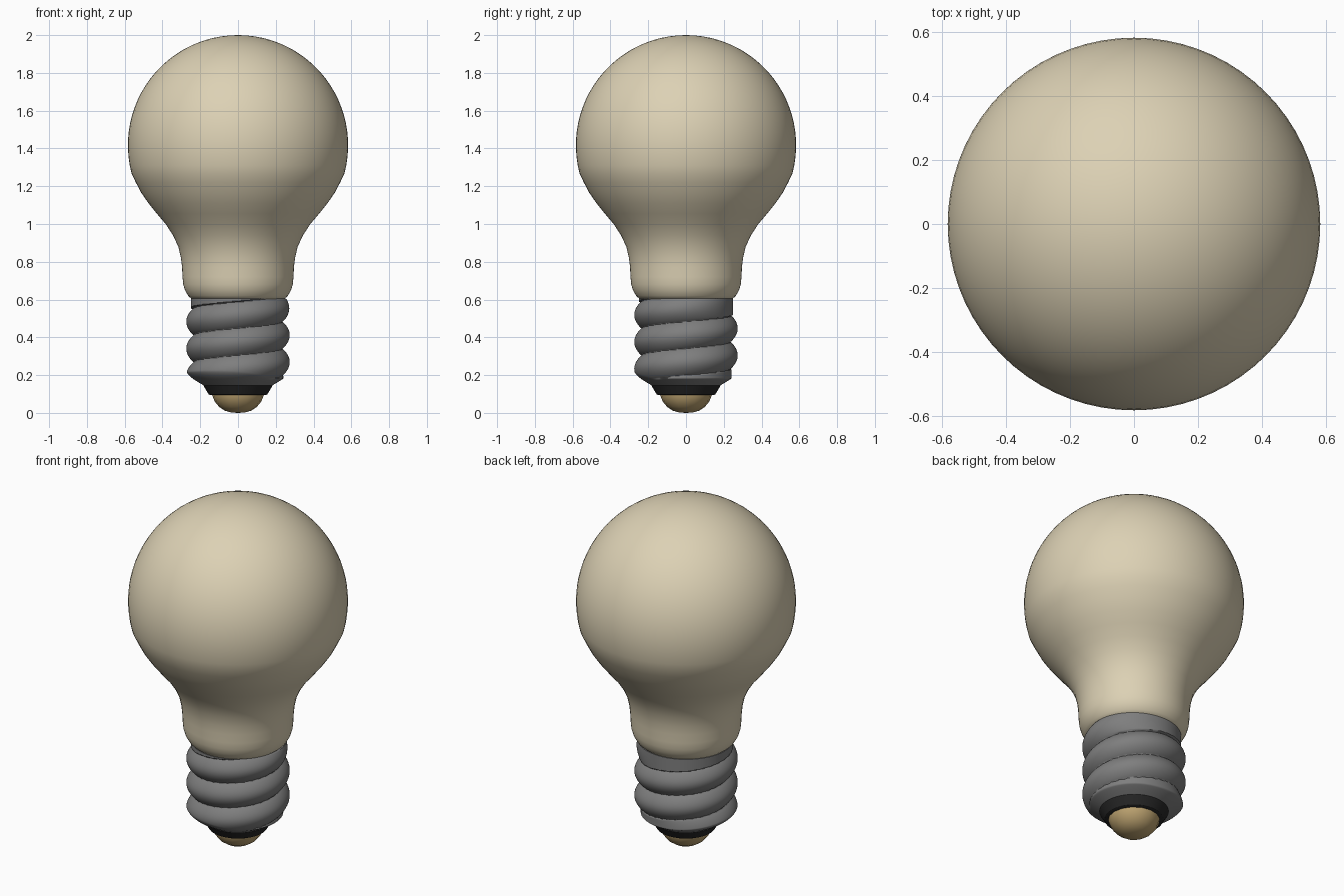
import bpy, bmesh, math

if "Cube" in bpy.data.objects:
    bpy.data.objects.remove(bpy.data.objects["Cube"])


def material(name, rgb):
    m = bpy.data.materials.new(name)
    m.diffuse_color = (*rgb, 1.0)
    m.use_nodes = True
    m.node_tree.nodes["Principled BSDF"].inputs["Base Color"].default_value = m.diffuse_color
    return m


def lathe(name, rings, sides, mat, radius=None, angle=40):
    """Turn (r, z) rings around z; radius(r, z, theta) may vary the surface."""
    bm = bmesh.new()
    grid = []
    for r, z in rings:
        row = []
        for j in range(sides):
            a = 2 * math.pi * j / sides
            rr = radius(r, z, a) if radius and r > 0 else r
            row.append(bm.verts.new((rr * math.cos(a), rr * math.sin(a), z)))
        grid.append(row)
    for low, high in zip(grid, grid[1:]):
        for j in range(sides):
            k = (j + 1) % sides
            bm.faces.new((low[j], low[k], high[k], high[j]))
    bmesh.ops.remove_doubles(bm, verts=bm.verts, dist=1e-5)
    bmesh.ops.recalc_face_normals(bm, faces=bm.faces)
    mesh = bpy.data.meshes.new(name)
    bm.to_mesh(mesh)
    bm.free()
    mesh.materials.append(mat)
    ob = bpy.data.objects.new(name, mesh)
    bpy.context.collection.objects.link(ob)
    bpy.ops.object.select_all(action='DESELECT')
    ob.select_set(True)
    bpy.context.view_layer.objects.active = ob
    bpy.ops.object.shade_smooth_by_angle(angle=math.radians(angle))
    return ob


cream = material("frosted_cream", (0.72, 0.64, 0.46))
grey = material("base_grey", (0.21, 0.21, 0.21))
black = material("insulator_black", (0.02, 0.02, 0.02))
brass = material("contact_brass", (0.50, 0.36, 0.16))

# Glass: curved neck running into a sphere
R, CZ = 0.583, 1.417
glass = [(0, 0.6), (0.235, 0.6), (0.25, 0.607), (0.264, 0.62), (0.281, 0.65),
         (0.29, 0.68), (0.294, 0.72), (0.296, 0.77), (0.302, 0.82),
         (0.316, 0.88), (0.344, 0.94), (0.383, 1.0), (0.43, 1.055),
         (0.474, 1.11), (0.512, 1.165), (0.541, 1.22)]
start = math.radians(-15)
for i in range(25):
    a = start + (math.pi / 2 - start) * i / 24
    glass.append((R * math.cos(a) if i < 24 else 0, CZ + R * math.sin(a)))
lathe("glass_bulb", glass, 72, cream)

# Screw base: helical rounded thread that fades into a plain sleeve at both ends
PITCH = 0.143


def smooth(x):
    x = max(0.0, min(1.0, x))
    return x * x * (3 - 2 * x)


def thread(r, z, a):
    crest0 = 0.483 + PITCH * (a - math.pi) / (2 * math.pi)
    n = round((z - crest0) / PITCH)
    crest = crest0 + PITCH * n
    wave = abs(math.cos(math.pi * (z - crest) / PITCH)) ** 0.75
    fade = smooth((crest - 0.155) / 0.045) * smooth((0.59 - crest) / 0.045)
    plain = 0.24 + 0.01 * smooth((z - 0.3) / 0.2)
    out = plain + (0.232 + 0.042 * wave - plain) * fade
    t = min(1.0, (z - 0.145) / 0.085)
    return min(out, 0.18 + 0.095 * math.sin(t * math.pi / 2))


Z0, Z1, N = 0.145, 0.605, 110
base = [(0, Z0)] + [(1, Z0 + (Z1 - Z0) * i / N) for i in range(N + 1)] + [(0, Z1)]
lathe("screw_base", base, 96, grey, thread, 60)

# Insulator ring
lathe("insulator", [(0, 0.095), (0.148, 0.095), (0.156, 0.099), (0.184, 0.146),
                    (0, 0.15)], 48, black, angle=30)

# Contact dome
lathe("contact_tip", [(0, 0), (0.035, 0.002), (0.07, 0.012), (0.1, 0.032),
                      (0.123, 0.06), (0.137, 0.094), (0.137, 0.11), (0, 0.11)],
      16, brass, angle=40)
